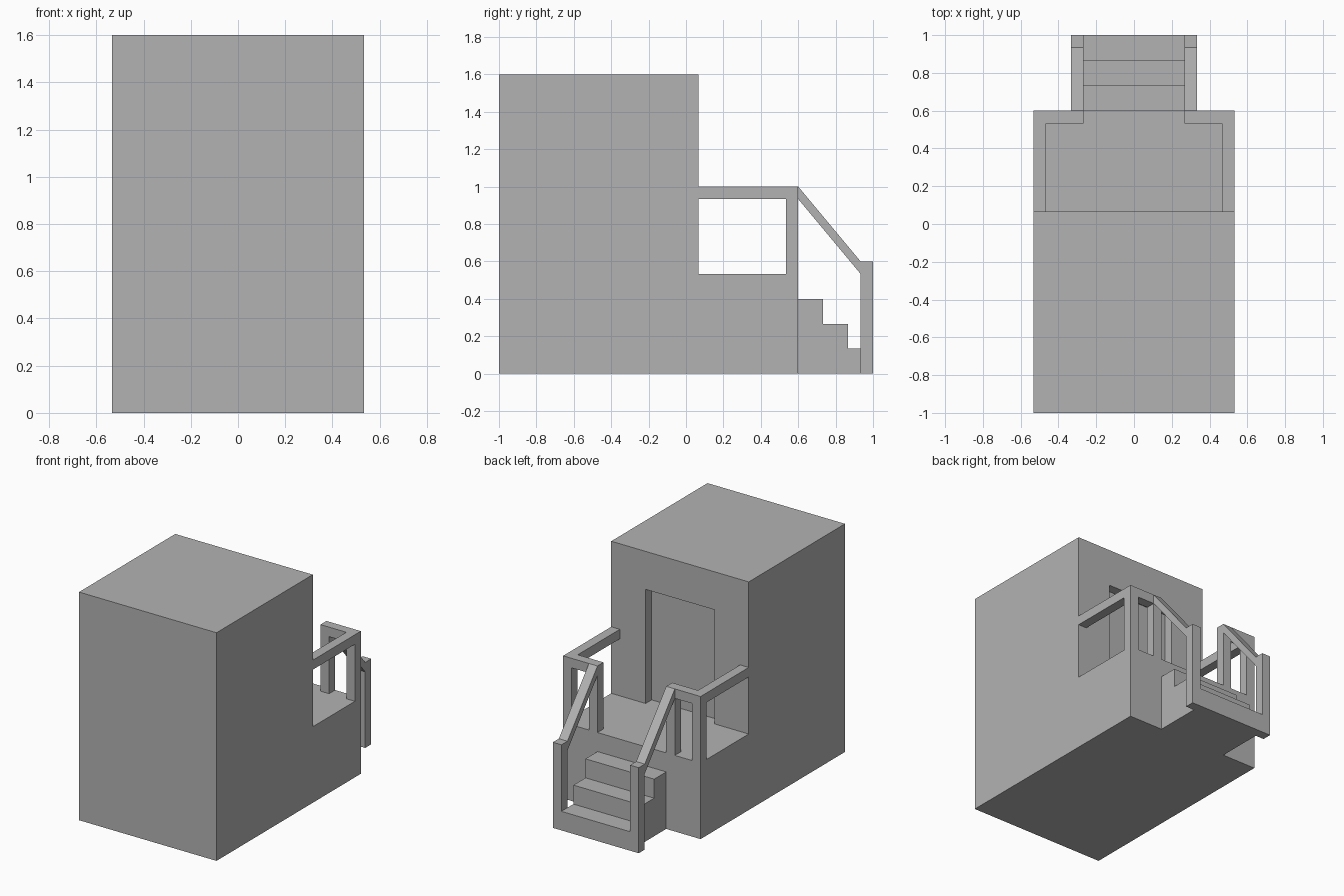
import bpy, bmesh
from mathutils import Vector

if "Cube" in bpy.data.objects:
    bpy.data.objects.remove(bpy.data.objects["Cube"], do_unlink=True)

U = 1 / 15  # building module: one post thickness

grey = bpy.data.materials.new("plain_grey")
grey.use_nodes = True
colour = (0.45, 0.45, 0.45, 1)
grey.diffuse_color = colour
grey.node_tree.nodes["Principled BSDF"].inputs["Base Color"].default_value = colour


def prism(name, axis, outline, lo, hi, mirror=False):
    """Extrude an outline (in modules) along an axis from lo to hi."""
    def place(p, q, d):
        return Vector({"x": (d, p, q), "y": (p, d, q), "z": (p, q, d)}[axis]) * U

    bm = bmesh.new()
    face = bm.faces.new([bm.verts.new(place(p, q, lo)) for p, q in outline])
    new = bmesh.ops.extrude_face_region(bm, geom=[face])["geom"]
    shift = place(0, 0, hi - lo)
    bmesh.ops.translate(bm, vec=shift,
                        verts=[v for v in new if isinstance(v, bmesh.types.BMVert)])
    bmesh.ops.recalc_face_normals(bm, faces=bm.faces)
    mesh = bpy.data.meshes.new(name)
    bm.to_mesh(mesh)
    bm.free()
    mesh.materials.append(grey)
    obj = bpy.data.objects.new(name, mesh)
    bpy.context.collection.objects.link(obj)
    if mirror:
        obj.modifiers.new("both_sides", "MIRROR")
    return obj


def rect(a, b, c, d):
    return [(a, c), (b, c), (b, d), (a, d)]


# Cabin and raised porch as one side profile
building = prism("cabin_and_porch", "x",
                 [(-15, 0), (9, 0), (9, 8), (1, 8), (1, 24), (-15, 24)], -8, 8)

# Shallow doorway recess in the cabin wall
cutter = prism("doorway_cutter", "x", rect(0, 2, 8, 20), -4, 4)
cutter.hide_render = True
cutter.hide_viewport = True
cut = building.modifiers.new("doorway", "BOOLEAN")
cut.operation = "DIFFERENCE"
cut.solver = "EXACT"
cut.object = cutter

# Steps up to the porch
prism("steps", "x", [(9, 0), (15, 0), (15, 2), (13, 2), (13, 4),
                     (11, 4), (11, 6), (9, 6)], -4, 4)

# Porch railing: corner top rail and its two posts
prism("porch_top_rail", "z", [(7, 1), (8, 1), (8, 9), (4, 9), (4, 8), (7, 8)],
      14, 15, mirror=True)
prism("porch_corner_post", "z", rect(7, 8, 8, 9), 8, 14, mirror=True)
prism("porch_inner_post", "z", rect(4, 5, 8, 9), 8, 14, mirror=True)

# Sloping handrail with its end post
prism("stair_handrail", "x", [(9, 15), (14, 9), (15, 9), (15, 0), (14, 0),
                              (14, 8), (9, 14)], 4, 5, mirror=True)
